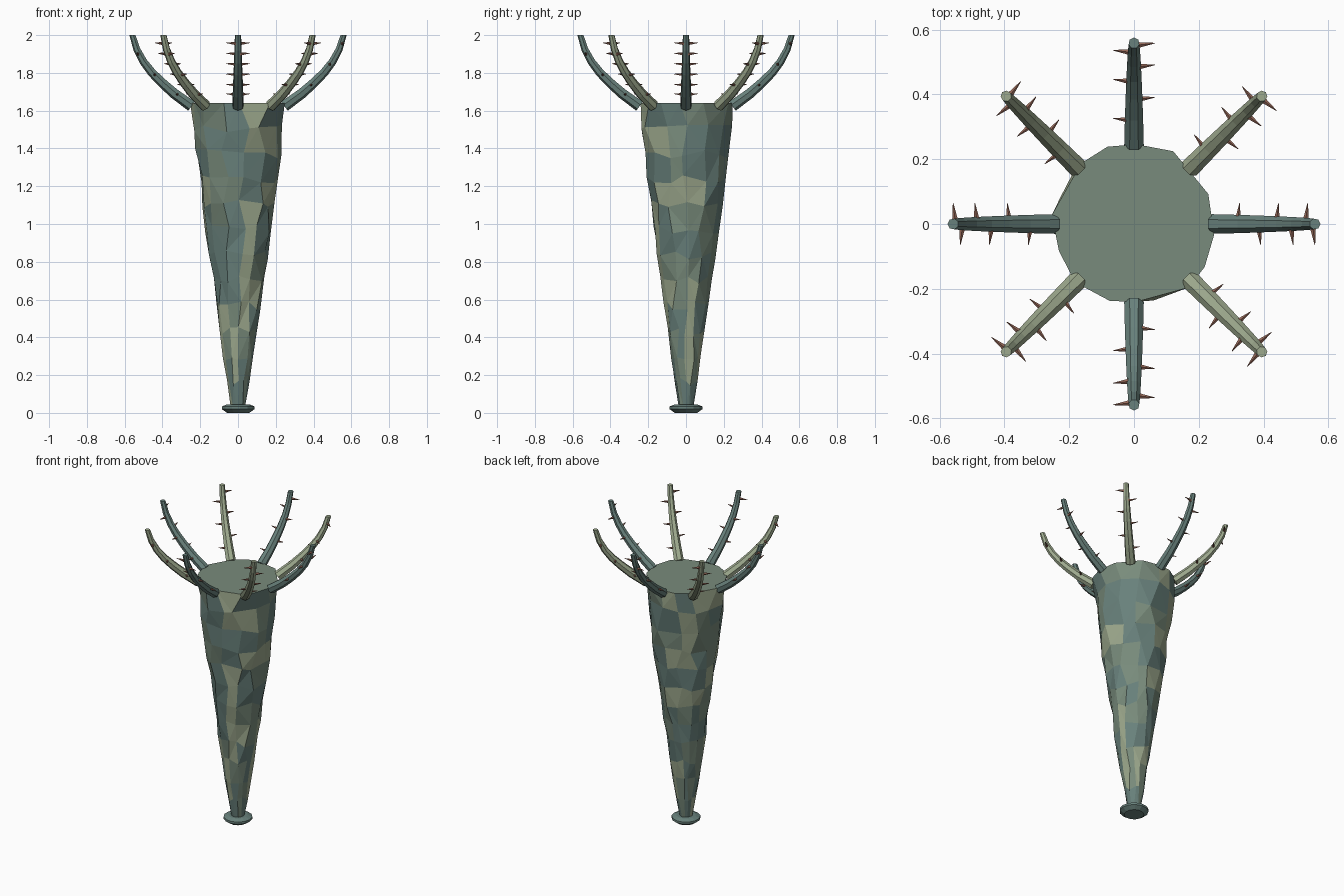
import bpy, bmesh, math, random
from mathutils import Vector, Matrix

if "Cube" in bpy.data.objects:
    bpy.data.objects.remove(bpy.data.objects["Cube"])

random.seed(4)


def material(name, rgb):
    m = bpy.data.materials.new(name)
    m.diffuse_color = (*rgb, 1)
    m.use_nodes = True
    m.node_tree.nodes["Principled BSDF"].inputs["Base Color"].default_value = m.diffuse_color
    return m


sage = material("sage", (0.34, 0.40, 0.27))
moss = material("moss", (0.19, 0.26, 0.20))
slate = material("slate", (0.14, 0.22, 0.20))
brown = material("brown", (0.30, 0.14, 0.10))


def finish(bm, name, mats):
    bmesh.ops.recalc_face_normals(bm, faces=bm.faces)
    mesh = bpy.data.meshes.new(name)
    bm.to_mesh(mesh)
    bm.free()
    for m in mats:
        mesh.materials.append(m)
    ob = bpy.data.objects.new(name, mesh)
    bpy.context.collection.objects.link(ob)
    return ob


def skin(bm, rings):
    """Join consecutive vertex rings with quads and cap both ends."""
    sides = []
    n = len(rings[0])
    for a, b in zip(rings, rings[1:]):
        for i in range(n):
            j = (i + 1) % n
            sides.append(bm.faces.new((a[i], a[j], b[j], b[i])))
    caps = [bm.faces.new(rings[0][::-1]), bm.faces.new(rings[-1])]
    return sides, caps


def lathe(bm, profile, n, jitter=0.0):
    rings = []
    for k, (r, z) in enumerate(profile):
        edge = k in (0, len(profile) - 1)
        ring = []
        for i in range(n):
            a = 2 * math.pi * i / n + random.uniform(-jitter, jitter) * 1.4
            rr = r * (1 + random.uniform(-jitter, jitter) * 0.4)
            dz = 0 if edge else random.uniform(-jitter, jitter) * 0.25
            ring.append(bm.verts.new((rr * math.cos(a), rr * math.sin(a), z + dz)))
        rings.append(ring)
    return skin(bm, rings)


# Tapering trunk with uneven, patchwork facets
outline = [(0.038, 0.03), (0.066, 0.20), (0.096, 0.40), (0.123, 0.60), (0.150, 0.80),
           (0.178, 1.00), (0.203, 1.20), (0.229, 1.42), (0.250, 1.64)]


def trunk_radius(z):
    for (r0, z0), (r1, z1) in zip(outline, outline[1:]):
        if z <= z1:
            return r0 + (r1 - r0) * (z - z0) / (z1 - z0)
    return outline[-1][0]


ROWS = 12
heights = [0.03 + 1.61 * k / ROWS for k in range(ROWS + 1)]
bm = bmesh.new()
sides, caps = lathe(bm, [(trunk_radius(z), z) for z in heights], 13, 0.1)
for f in sides:
    f.material_index = random.choice((0, 1, 2, 2))
for f in caps:
    f.material_index = 1
bmesh.ops.triangulate(bm, faces=sides)
finish(bm, "trunk", [sage, moss, slate])

# Small foot disc
bm = bmesh.new()
lathe(bm, [(0.06, 0.0), (0.088, 0.02), (0.088, 0.034), (0.06, 0.045)], 13)
finish(bm, "foot_disc", [slate])

# Arm centre line and spike positions as (radius from axis, height)
path = [(0.245, 1.625), (0.335, 1.69), (0.40, 1.747), (0.455, 1.802),
        (0.50, 1.86), (0.535, 1.925), (0.558, 2.0)]
spikes = [(0.32, 1.685), (0.385, 1.735), (0.44, 1.79),
          (0.485, 1.845), (0.53, 1.90), (0.552, 1.955)]
ARM_SIDES = 7

for k in range(8):
    turn = Matrix.Rotation(k * math.pi / 4, 4, 'Z')

    # Curved arm, swept along the path in the radial plane
    bm = bmesh.new()
    rings = []
    last = len(path) - 1
    for p, (x, z) in enumerate(path):
        x0, z0 = path[max(p - 1, 0)]
        x1, z1 = path[min(p + 1, last)]
        tangent = Vector((x1 - x0, 0, z1 - z0)).normalized()
        if p == last:
            tangent = Vector((0, 0, 1))
        normal = Vector((tangent.z, 0, -tangent.x))
        r = 0.031 - 0.014 * p / last
        ring = []
        for i in range(ARM_SIDES):
            a = 2 * math.pi * i / ARM_SIDES
            co = Vector((x, 0, z)) + normal * r * math.cos(a) + Vector((0, r * math.sin(a), 0))
            ring.append(bm.verts.new(turn @ co))
        rings.append(ring)
    skin(bm, rings)
    finish(bm, f"arm_{k + 1}", [sage if k % 2 else slate])

    # Spikes alternate between the two flanks of the arm
    bm = bmesh.new()
    for s, (x, z) in enumerate(spikes):
        side = 1 if s % 2 == 0 else -1
        start = Vector((x, side * 0.012, z))
        tip = Vector((x + 0.006, side * 0.064, z + 0.004))
        axis = tip - start
        aim = axis.to_track_quat('Z', 'Y').to_matrix().to_4x4()
        bmesh.ops.create_cone(bm, cap_ends=True, segments=5, radius1=0.0095, radius2=0.001,
                              depth=axis.length,
                              matrix=turn @ Matrix.Translation((start + tip) / 2) @ aim)
    finish(bm, f"arm_spikes_{k + 1}", [brown])
